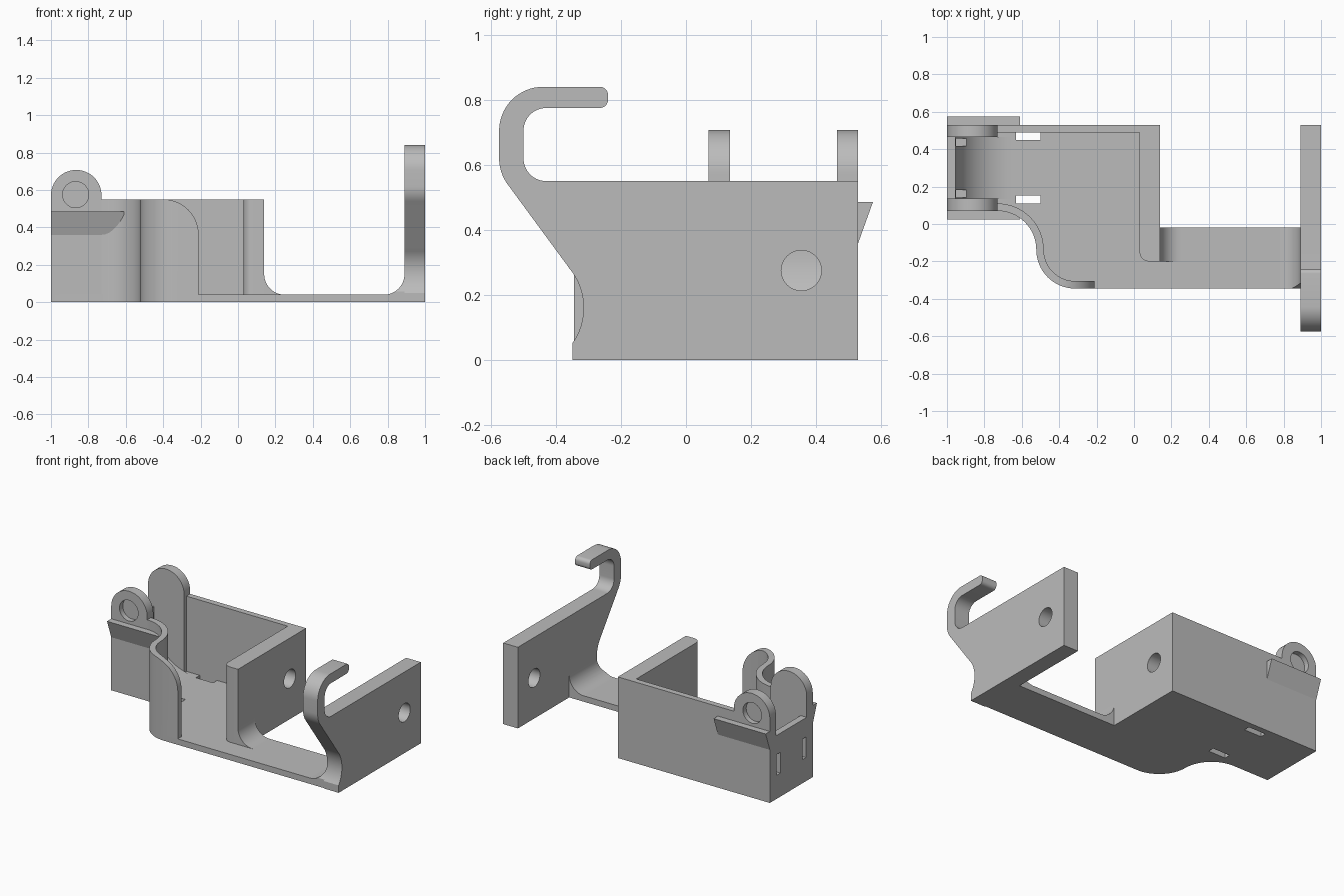
import bpy, bmesh
from math import sin, cos, radians

if "Cube" in bpy.data.objects:
    bpy.data.objects.remove(bpy.data.objects["Cube"])

grey = bpy.data.materials.new("plain grey")
grey.use_nodes = True
grey.diffuse_color = (0.5, 0.5, 0.5, 1)
grey.node_tree.nodes["Principled BSDF"].inputs["Base Color"].default_value = (0.5, 0.5, 0.5, 1)

FLOOR, TOP = 0.04, 0.55
FRONT, BACK = -0.345, 0.53


def arc(a, b, r, start, end, n=16):
    """Points along a circular arc, angles in degrees."""
    angles = [radians(start + (end - start) * i / n) for i in range(n + 1)]
    return [(a + r * cos(t), b + r * sin(t)) for t in angles]


def rect(a0, a1, b0, b1):
    return [(a0, b0), (a1, b0), (a1, b1), (a0, b1)]


def prism(name, pts, axis, lo, hi):
    """Extrude a flat profile along an axis from lo to hi."""
    place = {"x": lambda a, b, t: (t, a, b),
             "y": lambda a, b, t: (a, t, b),
             "z": lambda a, b, t: (a, b, t)}[axis]
    bm = bmesh.new()
    low = [bm.verts.new(place(a, b, lo)) for a, b in pts]
    high = [bm.verts.new(place(a, b, hi)) for a, b in pts]
    bm.faces.new(low)
    bm.faces.new(high)
    for i in range(len(pts)):
        j = (i + 1) % len(pts)
        bm.faces.new((low[i], low[j], high[j], high[i]))
    bmesh.ops.recalc_face_normals(bm, faces=bm.faces)
    mesh = bpy.data.meshes.new(name)
    bm.to_mesh(mesh)
    bm.free()
    mesh.materials.append(grey)
    obj = bpy.data.objects.new(name, mesh)
    bpy.context.collection.objects.link(obj)
    return obj


def finish(obj, cutters=()):
    """Subtract the cutters, then smooth the rounded surfaces."""
    bpy.ops.object.select_all(action="DESELECT")
    bpy.context.view_layer.objects.active = obj
    obj.select_set(True)
    for cutter in cutters:
        mod = obj.modifiers.new("cut", "BOOLEAN")
        mod.operation, mod.solver, mod.object = "DIFFERENCE", "EXACT", cutter
        bpy.ops.object.modifier_apply(modifier=mod.name)
    for cutter in cutters:
        bpy.data.objects.remove(cutter)
    bpy.ops.object.shade_smooth_by_angle(angle=radians(30))


# Floor with the S-shaped front edge, the bridge and two strap slots
R = 0.2075
CY = FRONT + R
X1, X2 = -0.73, -0.73 + 2 * R
outer = arc(X1, CY, R, 90, 0) + arc(X2, CY, R, 180, 270)[1:]
floor_outline = [(-1, 0.07)] + outer + [
    (0.89, FRONT), (0.89, -0.02), (0.14, -0.02), (0.14, BACK), (-1, BACK)]
floor = prism("floor", floor_outline, "z", 0, FLOOR)
finish(floor, [prism("slot_cutter", rect(-0.63, -0.5, y, y + 0.042), "z", -0.1, 0.1)
               for y in (0.11, 0.448)])

# Curved front wall with a rounded upper end
inner = arc(X1, CY, R + 0.04, 90, 0) + arc(X2, CY, R - 0.04, 180, 270)[1:]
curved = prism("curved_front_wall",
               outer + [(-0.21, FRONT), (-0.21, FRONT + 0.04)] + inner[::-1],
               "z", FLOOR, TOP)
corner = arc(-0.4, 0.36, 0.19, 0, 90) + [(-0.4, 0.6), (-0.15, 0.6), (-0.15, 0.36)]
finish(curved, [prism("corner_cutter", corner, "y", -0.4, -0.2)])

# Straight back wall
finish(prism("back_wall", rect(-0.73, 0.03, 0.49, BACK), "z", FLOOR, TOP))

# Thick cross wall with a rounded inner corner and a through hole
cross = prism("cross_wall",
              arc(0.08, -0.15, 0.05, 180, 270, 10) + [(0.14, -0.2), (0.14, BACK), (0.03, BACK)],
              "z", FLOOR, TOP)
finish(cross, [prism("hole_cutter", arc(0.355, 0.275, 0.062, 0, 348.75, 31), "x", -0.05, 0.2)])

# Lugs with blind round pockets on their outer faces
lug = [(-1, FLOOR), (-0.73, FLOOR)] + arc(-0.865, 0.572, 0.135, 0, 180, 28)
pocket = arc(-0.868, 0.575, 0.07, 0, 348.75, 31)
for name, y0, p0, p1 in (("front_lug", 0.07, 0, 0.105), ("back_lug", 0.465, 0.495, 0.6)):
    finish(prism(name, lug, "y", y0, y0 + 0.065),
           [prism("pocket_cutter", pocket, "y", p0, p1)])

# Low end wall with a curved ramp down to the floor and two strap slots
ramp = [(-1, FLOOR)] + arc(-0.655, 0.34, 0.3, 270, 180, 20) + [(-0.955, 0.43), (-1, 0.43)]
end_wall = prism("end_wall_ramp", ramp, "y", 0.135, 0.465)
finish(end_wall, [prism("slot_cutter", rect(y, y + 0.04, 0.16, 0.3), "x", -1.1, -0.8)
                  for y in (0.142, 0.418)])

# Wedge ledges along the outside of both long walls
for name, y, side in (("front_ledge", 0.07, -1), ("back_ledge", BACK, 1)):
    wedge = [(y, 0.36), (y + side * 0.045, 0.485), (y, 0.485)]
    finish(prism(name, wedge, "x", -1, -0.61))
# Short backing where the front wall curves away behind its ledge
backing = [p for p in outer if p[0] < -0.6]
finish(prism("front_ledge_backing", [(X1, 0.07)] + backing[1:] + [(backing[-1][0], 0.069)],
             "z", 0.484, 0.485))

# Fillets where the bridge meets the cross wall and the end plate
finish(prism("cross_wall_fillet", [(0.14, FLOOR)] + arc(0.25, 0.15, 0.11, 180, 270),
             "y", -0.2, -0.02))


def scoop():
    return prism("scoop_cutter", arc(-0.505, 0.16, 0.19, 0, 354, 59), "x", 0.7, 1.1)


finish(prism("plate_fillet", [(0.89, FLOOR)] + arc(0.78, 0.15, 0.11, 270, 360),
             "y", FRONT, -0.02), [scoop()])

# End plate with its hook, a through hole and a scooped front edge
hook = ([(-0.35, 0), (BACK, 0), (BACK, TOP)]
        + arc(-0.43, 0.62, 0.07, 270, 180) + arc(-0.43, 0.705, 0.07, 180, 90)
        + arc(-0.265, 0.8, 0.025, 270, 360, 6) + arc(-0.265, 0.815, 0.025, 0, 90, 6)
        + arc(-0.44, 0.705, 0.135, 90, 180) + arc(-0.44, 0.62, 0.135, 180, 216, 8)
        + [(-0.365, 0.29), (-0.354, 0.273), (-0.35, 0.262)])
plate = prism("hooked_end_plate", hook, "x", 0.89, 1)
finish(plate, [prism("hole_cutter", arc(0.355, 0.275, 0.062, 0, 348.75, 31), "x", 0.8, 1.1),
               scoop()])
